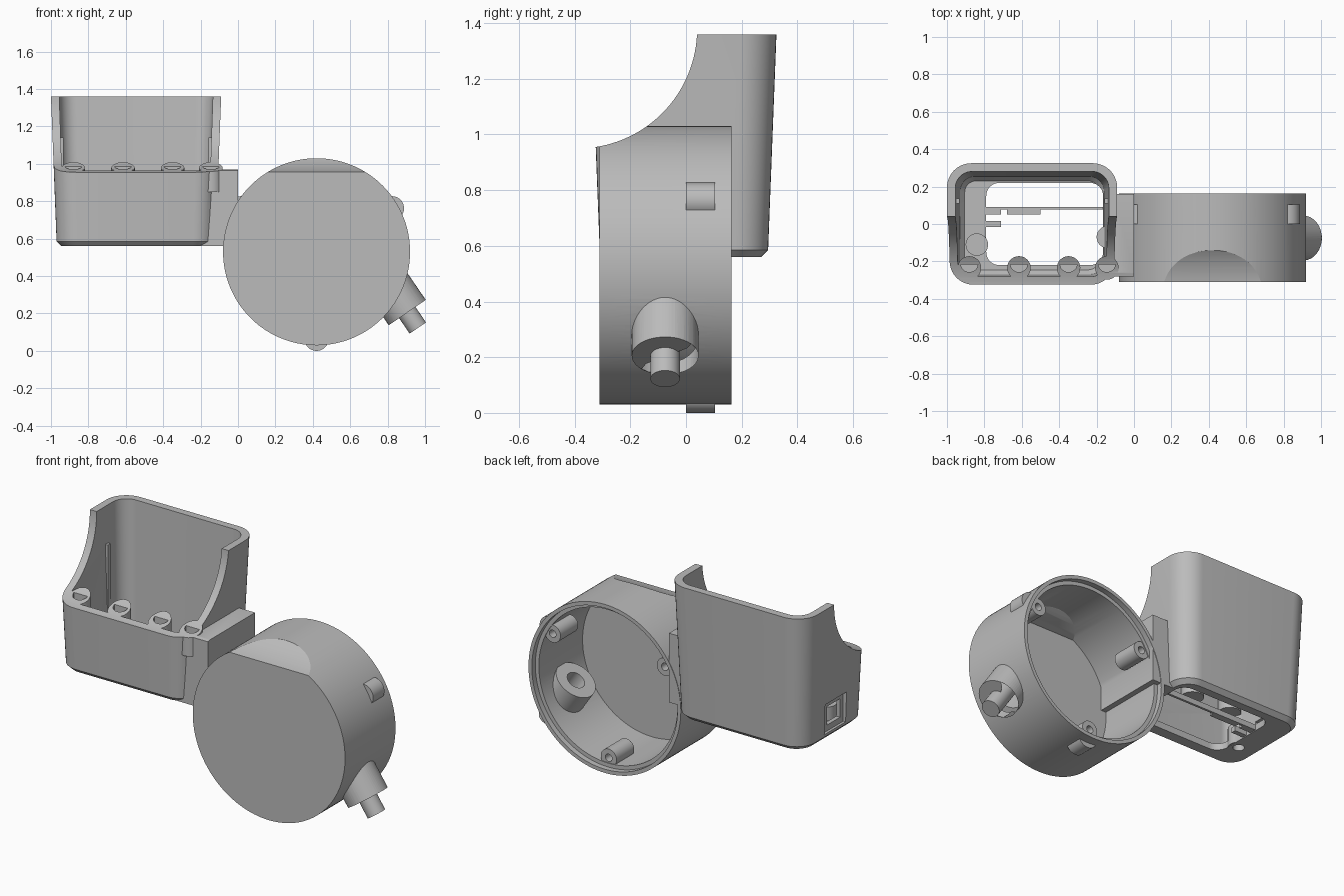
import bpy, bmesh, math
from mathutils import Vector

if "Cube" in bpy.data.objects:
    bpy.data.objects.remove(bpy.data.objects["Cube"])

grey = bpy.data.materials.new("plain_grey")
grey.diffuse_color = (0.5, 0.5, 0.5, 1)
grey.use_nodes = True
grey.node_tree.nodes["Principled BSDF"].inputs["Base Color"].default_value = grey.diffuse_color


def finish(name, bm):
    bmesh.ops.recalc_face_normals(bm, faces=bm.faces[:])
    me = bpy.data.meshes.new(name)
    bm.to_mesh(me)
    bm.free()
    me.materials.append(grey)
    ob = bpy.data.objects.new(name, me)
    bpy.context.collection.objects.link(ob)
    return ob


def loft(rings, name="part"):
    """Skin a stack of equal-length point rings and cap both ends."""
    bm = bmesh.new()
    vs = [[bm.verts.new(p) for p in r] for r in rings]
    n = len(vs[0])
    for a, b in zip(vs, vs[1:]):
        for i in range(n):
            j = (i + 1) % n
            bm.faces.new((a[i], a[j], b[j], b[i]))
    bm.faces.new(vs[0])
    bm.faces.new(vs[-1])
    return finish(name, bm)


def rrect(z, x0, x1, y0, y1, r, n=10):
    pts = []
    for k, (cx, cy) in enumerate([(x1 - r, y1 - r), (x0 + r, y1 - r), (x0 + r, y0 + r), (x1 - r, y0 + r)]):
        for i in range(n + 1):
            a = math.pi / 2 * (k + i / n)
            pts.append((cx + r * math.cos(a), cy + r * math.sin(a), z))
    return pts


def cyl(p0, p1, r, seg=32, name="part"):
    p0, p1 = Vector(p0), Vector(p1)
    q = (p1 - p0).to_track_quat('Z', 'Y')
    ring = [q @ Vector((r * math.cos(2 * math.pi * i / seg), r * math.sin(2 * math.pi * i / seg), 0))
            for i in range(seg)]
    return loft([[p0 + v for v in ring], [p1 + v for v in ring]], name)


def box(x0, x1, y0, y1, z0, z1, name="part"):
    return loft([[(x0, y0, z), (x1, y0, z), (x1, y1, z), (x0, y1, z)] for z in (z0, z1)], name)


def combine(ob, other, op):
    m = ob.modifiers.new("b", 'BOOLEAN')
    m.operation, m.solver, m.object = op, 'EXACT', other
    bpy.context.view_layer.objects.active = ob
    bpy.ops.object.modifier_apply(modifier=m.name)
    bpy.data.objects.remove(other)


def add(ob, other):
    combine(ob, other, 'UNION')


def cut(ob, other):
    combine(ob, other, 'DIFFERENCE')


def scoop(r):
    return cyl((-1.5, -0.39, 1.38), (1.5, -0.39, 1.38), r, 128)


# --- Tapered open box with connecting block
body = loft([rrect(0.56, -0.945, -0.145, -0.285, 0.27, 0.10),
             rrect(0.585, -0.97, -0.12, -0.31, 0.295, 0.12),
             rrect(1.36, -1.0, -0.09, -0.34, 0.325, 0.13)], "housing")
add(body, box(-0.2, 0.0, -0.28, 0.16, 0.56, 0.97))
cut(body, loft([rrect(0.60, -0.905, -0.185, -0.245, 0.23, 0.06),
                rrect(0.63, -0.93, -0.16, -0.27, 0.255, 0.08),
                rrect(1.40, -0.957, -0.133, -0.297, 0.282, 0.09)]))
# floor opening
cut(body, loft([rrect(z, -0.79, -0.165, -0.22, 0.22, 0.07) for z in (0.5, 0.66)]))

# front screw posts
posts = (-0.88, -0.615, -0.35, -0.145)
for x in posts:
    add(body, cyl((x, -0.235, 0.85), (x, -0.235, 1.25), 0.063))
# floor bosses, inner ribs
for x, y in ((-0.84, -0.11), (-0.14, -0.07)):
    add(body, cyl((x, y, 0.561), (x, y, 0.68), 0.06))
add(body, box(-0.97, -0.932, 0.11, 0.135, 0.59, 1.14))
add(body, box(-0.158, -0.12, 0.11, 0.135, 0.59, 1.14))
# thin retaining bar and clips across the floor opening
add(body, box(-0.80, -0.155, 0.078, 0.092, 0.565, 0.598))
for x0, x1, y0, y1 in ((-0.80, -0.71, 0.05, 0.08), (-0.68, -0.50, 0.05, 0.08), (-0.80, -0.71, -0.015, 0.015)):
    add(body, box(x0, x1, y0, y1, 0.565, 0.598))

# concave scoop over the front, D-shaped post holes
cut(body, scoop(0.43))
for x in posts:
    d = [(x + 0.045 * math.cos(a), -0.217 + 0.04 * math.sin(a))
         for a in [math.pi * (1 + i / 14) for i in range(15)]]
    cut(body, loft([[(px, py, z) for px, py in d] for z in (0.92, 1.3)]))
# screw hole from below, side socket window
cut(body, cyl((-0.84, -0.11, 0.5), (-0.84, -0.11, 0.65), 0.032))
cut(body, box(-1.05, -0.955, -0.11, 0.09, 0.60, 0.78))
cut(body, box(-1.05, -0.90, -0.08, 0.04, 0.635, 0.745))

# --- Drum, open at the back
CX, CZ = 0.42, 0.53
drum = cyl((CX, -0.31, CZ), (CX, 0.163, CZ), 0.50, 128, "drum")
cut(drum, scoop(0.43))


def polar(deg, r, y):
    a = math.radians(deg)
    return (CX + r * math.cos(a), y, CZ + r * math.sin(a))


for deg in (30, 150, 270):
    add(drum, cyl(polar(deg, 0.465, 0.0), polar(deg, 0.465, 0.105), 0.065))
# angled cable gland outside
end = Vector((0.905, -0.075, 0.205))
axis = Vector((-0.565, 0, 0.825)).normalized()
add(drum, cyl(end, end + axis * 0.23, 0.12, 64))
# interior keeps a skin under the scoop
cavity = cyl((CX, -0.28, CZ), (CX, 0.3, CZ), 0.455, 128)
cut(cavity, scoop(0.465))
cut(drum, cavity)
cut(drum, cyl((CX, 0.13, CZ), (CX, 0.3, CZ), 0.478, 128))
# cable gland inside, clipped so it restores only the inner stub
add(drum, cyl(end, end + axis * 0.23, 0.12, 64))
cut(drum, cyl(end - axis * 0.1, end + axis * 0.4, 0.053, 48))
# lid screw bosses
for deg in (30, 150, 270):
    add(drum, cyl(polar(deg, 0.425, -0.04), polar(deg, 0.425, 0.125), 0.052))

# --- Join both and drill the lid screw holes
add(body, drum)
for deg in (30, 150, 270):
    cut(body, cyl(polar(deg, 0.425, 0.02), polar(deg, 0.425, 0.3), 0.022, 24))

bpy.ops.object.select_all(action='DESELECT')
body.select_set(True)
bpy.context.view_layer.objects.active = body
bpy.ops.object.shade_smooth_by_angle(angle=math.radians(30))
